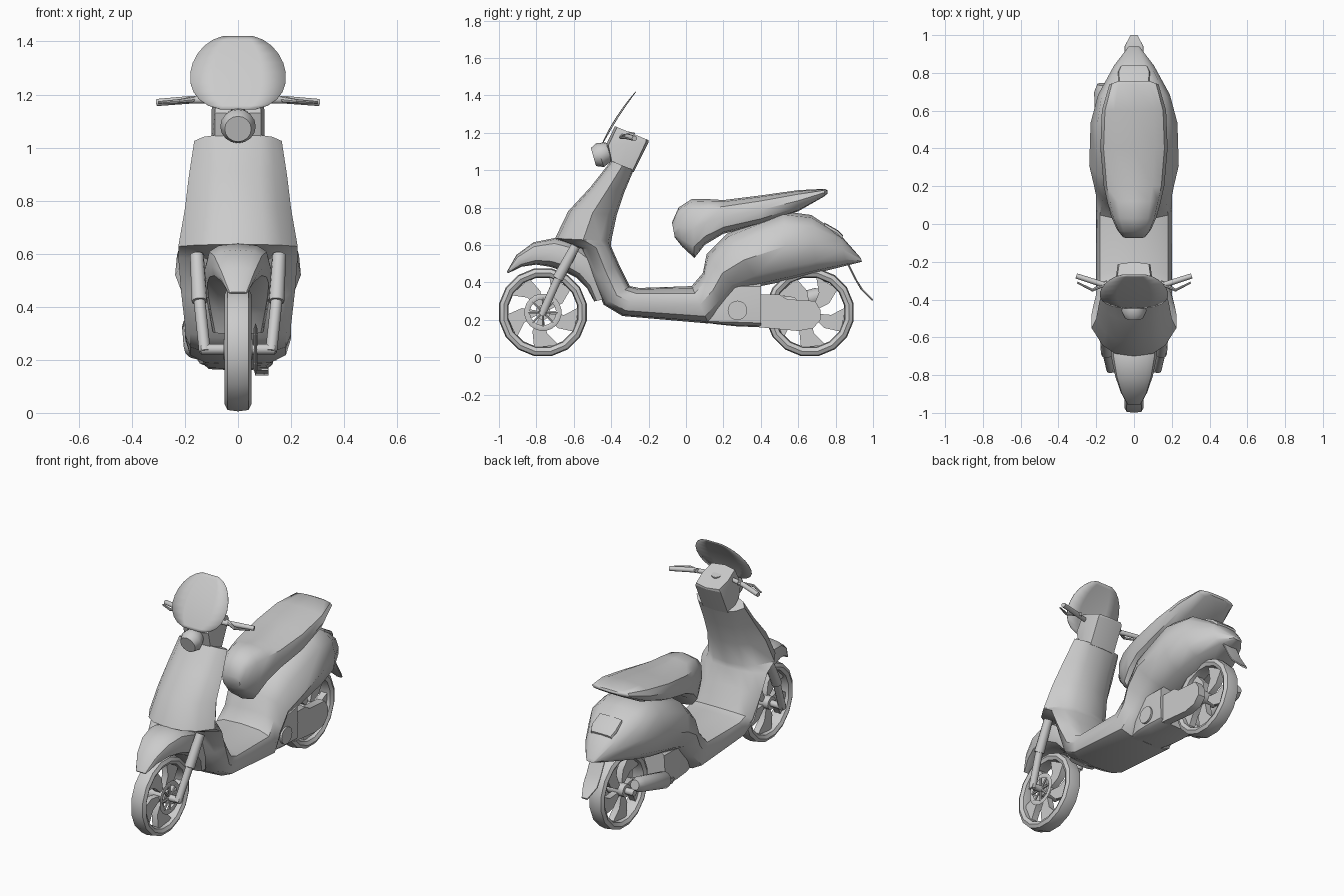
import bpy, bmesh, math
from mathutils import Vector

cube = bpy.data.objects.get("Cube")
if cube:
    bpy.data.objects.remove(cube)

grey = bpy.data.materials.new("plain_grey")
grey.use_nodes = True
grey.diffuse_color = (0.6, 0.6, 0.6, 1)
grey.node_tree.nodes["Principled BSDF"].inputs["Base Color"].default_value = grey.diffuse_color


def finish(name, bm, angle=40):
    bmesh.ops.recalc_face_normals(bm, faces=bm.faces)
    mesh = bpy.data.meshes.new(name)
    bm.to_mesh(mesh)
    bm.free()
    mesh.materials.append(grey)
    part = bpy.data.objects.new(name, mesh)
    bpy.context.collection.objects.link(part)
    bpy.ops.object.select_all(action="DESELECT")
    part.select_set(True)
    bpy.context.view_layer.objects.active = part
    bpy.ops.object.shade_smooth_by_angle(angle=math.radians(angle))
    return part


def skin(bm, rings, closed=False):
    """Bridge consecutive rings of vertices; cap the ends unless closed."""
    count = len(rings[0])
    pairs = list(zip(rings, rings[1:]))
    if closed:
        pairs.append((rings[-1], rings[0]))
    for first, second in pairs:
        for i in range(count):
            j = (i + 1) % count
            bm.faces.new((first[i], first[j], second[j], second[i]))
    if not closed:
        bm.faces.new(rings[0])
        bm.faces.new(rings[-1][::-1])


def rounded(angle, power):
    """Point of a superellipse; a small power gives a boxy outline."""
    c, s = math.cos(angle), math.sin(angle)
    return math.copysign(abs(c) ** power, c), math.copysign(abs(s) ** power, s)


def loft(name, stations, power=.7, points=12, angle=40):
    """Stations: low point (y, z), high point (y, z), half width, pinch narrowing the edges."""
    bm = bmesh.new()
    rings = []
    for low_y, low_z, high_y, high_z, width, pinch in stations:
        ring = []
        for k in range(points):
            v, u = rounded(math.tau * k / points, power)
            x = u * width * (1 - pinch * abs(v))
            v = (1 - v) / 2
            ring.append(bm.verts.new((x, low_y + (high_y - low_y) * v, low_z + (high_z - low_z) * v)))
        rings.append(ring)
    skin(bm, rings)
    return finish(name, bm, angle)


def hoop(name, centre, half_width, inner, outer, points=8, sides=16):
    """Ring round an axle along x, with a softly squared section."""
    bm = bmesh.new()
    rings = []
    for k in range(sides):
        turn = math.tau * (k + .5) / sides
        ring = []
        for i in range(points):
            u, v = rounded(math.tau * i / points, .7)
            radius = (inner + outer + (outer - inner) * v) / 2
            offset = Vector((u * half_width, radius * math.cos(turn), radius * math.sin(turn)))
            ring.append(bm.verts.new(centre + offset))
        rings.append(ring)
    skin(bm, rings, closed=True)
    return finish(name, bm, 50)


def plate(name, outline, left, right):
    """Side outline (y, z) extruded across x."""
    bm = bmesh.new()
    skin(bm, [[bm.verts.new((x, y, z)) for y, z in outline] for x in (left, right)])
    return finish(name, bm)


def tube(name, path, radii, sides=10):
    path = [Vector(point) for point in path]
    bm = bmesh.new()
    rings = []
    for i, point in enumerate(path):
        along = (path[min(i + 1, len(path) - 1)] - path[max(i - 1, 0)]).normalized()
        up = Vector((0, 0, 1)) if abs(along.z) < .9 else Vector((0, 1, 0))
        across = along.cross(up).normalized()
        third = along.cross(across)
        turns = [math.tau * k / sides for k in range(sides)]
        rings.append([bm.verts.new(point + radii[i] * (across * math.cos(t) + third * math.sin(t)))
                      for t in turns])
    skin(bm, rings)
    return finish(name, bm)


# Leg shield, floor and rear body as one shell
loft("body_shell", [
    (-.4, 1.05, -.28, 1, .165, .2), (-.51, .91, -.33, .88, .185, .3), (-.63, .78, -.37, .76, .2, .3),
    (-.7, .635, -.4, .62, .225, .3), (-.56, .58, -.4, .59, .225, .3), (-.5, .42, -.36, .5, .215, .2),
    (-.44, .28, -.3, .38, .2, 0), (-.34, .22, -.25, .37, .2, 0), (.12, .18, .03, .38, .2, 0),
    (.2, .27, .09, .45, .2, .1), (.28, .35, .11, .55, .21, .2), (.4, .38, .22, .66, .237, .2),
    (.55, .41, .52, .78, .23, .1), (.7, .45, .67, .76, .19, 0), (.86, .49, .82, .66, .105, 0),
    (.94, .51, .935, .53, .03, 0)])

# Seat
loft("seat", [
    (-.06, .64, -.075, .72, .06, 0), (-.02, .59, -.04, .8, .09, 0), (.045, .53, .03, .845, .12, 0),
    (.1, .6, .12, .845, .14, 0), (.2, .66, .2, .84, .16, 0), (.4, .71, .4, .865, .178, 0),
    (.6, .78, .6, .893, .17, 0), (.74, .86, .74, .9, .13, 0), (.757, .875, .757, .893, .08, 0)])

# Front fender, swelling and sweeping back round the wheel
front_hub, rear_hub = Vector((0, -.765, .24)), Vector((0, .662, .24))
stations = []
for k in range(8):
    t = k / 7
    swell = math.sin(math.pi * t)
    turn = math.radians(132 - 120 * t)
    direction = Vector((0, math.cos(turn), math.sin(turn)))
    low = front_hub + direction * (.24 + .04 * abs(2 * t - 1))
    high = front_hub + direction * (.29 + .06 * t + .09 * swell)
    stations.append((low.y, low.z, high.y, high.z, .035 + .06 * t + .06 * swell, 0))
loft("front_fender", stations)

# Tail light and mud flap
loft("tail_light", [(.74, .68, .74, .72, .08, 0), (.8, .65, .81, .68, .085, 0), (.83, .62, .84, .65, .07, 0)], .4)
loft("mud_flap", [(.86, .5, .87, .5, .05, 0), (.9, .42, .91, .42, .05, 0), (.935, .36, .945, .365, .05, 0),
                  (.995, .3, 1, .31, .02, 0)], .4)

# Handlebar cover with dial
loft("handlebar_cover", [(-.4, 1.03, -.28, .99, .1, 0), (-.43, 1.13, -.2, 1.15, .1, 0),
                         (-.38, 1.235, -.2, 1.16, .09, 0)], .4, 8, 20)
tube("dial", [(0, -.305, 1.19), (0, -.302, 1.205)], [.03, .03], 16)

# Headlight
tube("headlight", [(0, -.38, 1.1), (0, -.42, 1.095), (0, -.46, 1.08), (0, -.495, 1.07)],
     [.03, .055, .067, .05], 16)

# Windshield, a thin egg-shaped curved sheet
bm = bmesh.new()
rows = []
for k in range(1, 12):
    turn = math.pi * k / 12
    t = (1 - math.cos(turn)) / 2
    width = .18 * math.sin(turn) ** .8 * (1.1 - .2 * t)
    rows.append([bm.verts.new((u * width, -.45 + .12 * t + .065 * t * t + .3 * (u * width) ** 2, 1.14 + .286 * t))
                 for u in (-1, -.5, 0, .5, 1)])
for lower, upper in zip(rows, rows[1:]):
    for i in range(len(lower) - 1):
        bm.faces.new((lower[i], lower[i + 1], upper[i + 1], upper[i]))
shield = finish("windshield", bm)
shield.modifiers.new("thickness", "SOLIDIFY").thickness = .003

# Paired parts: grips, levers, fork legs
for side, s in (("left", 1), ("right", -1)):
    tube(side + "_grip", [(s * .05, -.35, 1.18), (s * .18, -.315, 1.18), (s * .305, -.275, 1.17)],
         [.012, .015, .014])
    tube(side + "_brake_lever", [(s * .14, -.31, 1.185), (s * .22, -.35, 1.175), (s * .3, -.31, 1.17)],
         [.014, .008, .005], 8)
    tube(side + "_fork_upper", [(s * .155, -.59, .595), (s * .145, -.685, .42)], [.026, .03])
    tube(side + "_fork_lower", [(s * .145, -.685, .42), (s * .125, -.77, .23)], [.022, .022])

# Wheels with swept blades
for name, hub in (("front", front_hub), ("rear", rear_hub)):
    hoop(name + "_tyre", hub, .05, .187, .239)
    side = Vector((.055, 0, 0))
    tube(name + "_hub", [hub - side, hub + side], [.04, .04])
    for blade in range(5):
        outline = []
        for start, steps in ((0, (0, .5, 1)), (40, (1, .5, 0))):
            for t in steps:
                turn = math.radians(72 * blade + 20 + start + 20 * t * t)
                radius = .035 + .16 * t
                outline.append((hub.y + radius * math.cos(turn), hub.z + radius * math.sin(turn)))
        plate(f"{name}_blade_{blade + 1}", outline, -.02, .02)

# Front brake disc and axle
disc_centre = front_hub + Vector((.066, 0, 0))
hoop("brake_disc", disc_centre, .005, .07, .1, 4, 20)
for k in range(8):
    turn = math.tau * k / 8
    direction = Vector((0, math.cos(turn), math.sin(turn)))
    tube(f"disc_arm_{k + 1}", [disc_centre + direction * .02, disc_centre + direction * .08], [.007, .007], 6)
side = Vector((.14, 0, 0))
tube("front_axle", [front_hub - side, front_hub + side], [.02, .02])

# Engine, drive case and rear axle
loft("engine_block", [(.1, .185, .1, .26, .11, 0), (.17, .175, .17, .33, .13, 0), (.27, .165, .27, .4, .137, 0),
                      (.4, .16, .4, .4, .135, 0)], .3)
tube("engine_cap", [(.12, .275, .25), (.145, .275, .25)], [.052, .052], 20)
plate("drive_case", [(.39, .16), (.6, .14), (.68, .155), (.72, .2), (.72, .25), (.69, .3), (.54, .31), (.5, .335),
                     (.39, .335)], .065, .115)
side = Vector((.11, 0, 0))
tube("rear_axle", [rear_hub - side, rear_hub + side], [.02, .02])

# Exhaust
tube("exhaust_pipe", [(-.08, .25, .2), (-.13, .34, .2), (-.155, .44, .24)], [.02, .02, .02], 8)
tube("muffler", [(-.15, .4, .235), (-.155, .44, .25), (-.165, .7, .325), (-.165, .74, .335)],
     [.025, .05, .046, .03], 12)
